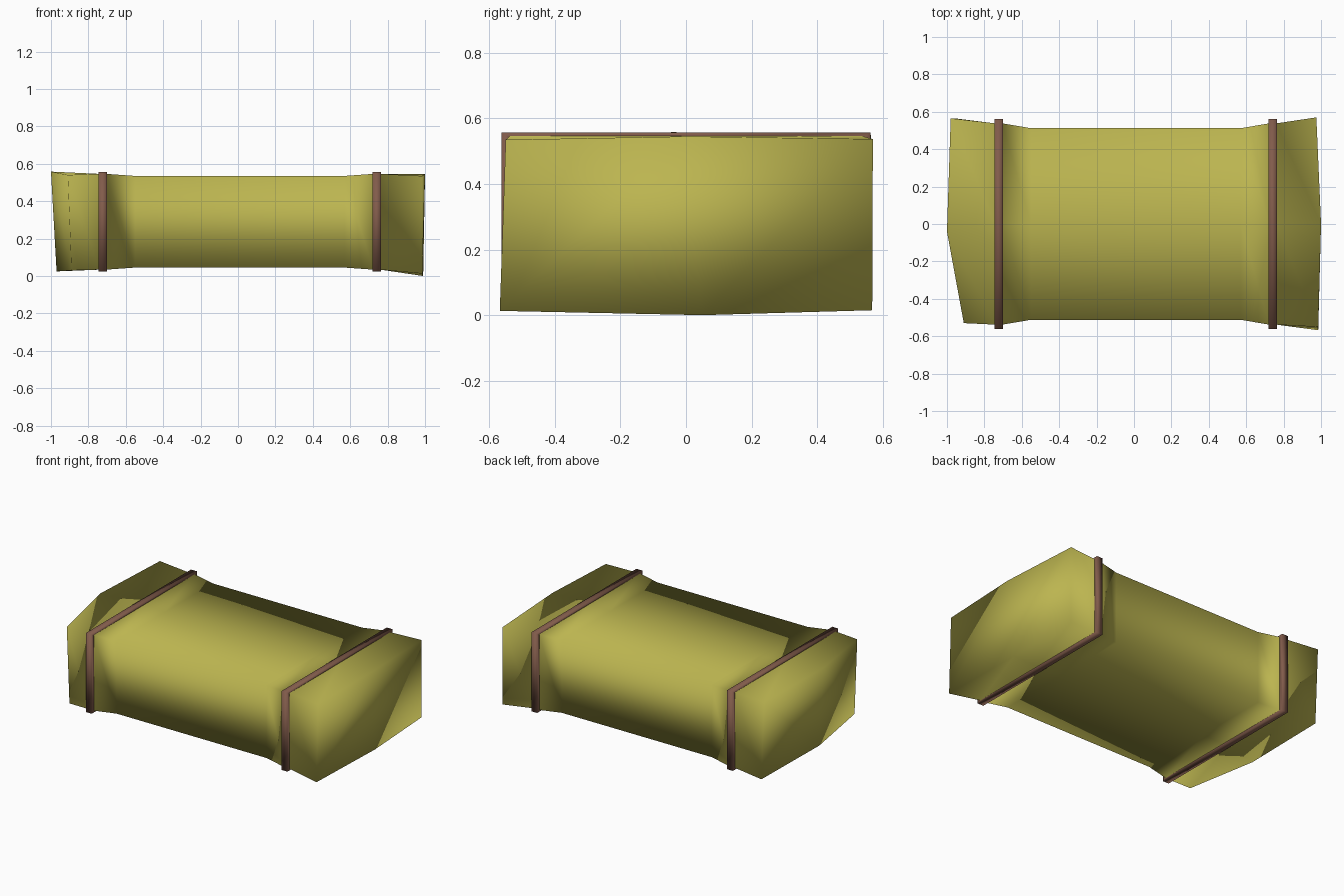
import bpy, bmesh

cube = bpy.data.objects.get("Cube")
if cube:
    bpy.data.objects.remove(cube, do_unlink=True)


def material(name, color):
    m = bpy.data.materials.new(name)
    m.use_nodes = True
    m.diffuse_color = (*color, 1)
    m.node_tree.nodes["Principled BSDF"].inputs["Base Color"].default_value = (*color, 1)
    return m


olive = material("olive cloth", (0.50, 0.46, 0.08))
brown = material("brown leather", (0.22, 0.105, 0.07))


def section(x, half_y, low, high):
    """Rectangular section with a middle point on the top and bottom."""
    ys = (-half_y, 0, half_y)
    return [(x, y, low) for y in ys] + [(x, y, high) for y in reversed(ys)]


def loft(name, sections, mat, capped=False):
    """Skin a list of sections; close with end caps or back to the start."""
    bm = bmesh.new()
    rings = [[bm.verts.new(p) for p in s] for s in sections]
    n = len(rings[0])
    pairs = list(zip(rings, rings[1:]))
    if not capped:
        pairs.append((rings[-1], rings[0]))
    for a, b in pairs:
        for i in range(n):
            j = (i + 1) % n
            bm.faces.new((a[i], a[j], b[j], b[i]))
    if capped:
        for r in (rings[0], rings[-1]):
            bm.faces.new((r[0], r[1], r[4], r[5]))
            bm.faces.new((r[1], r[2], r[3], r[4]))
    bmesh.ops.recalc_face_normals(bm, faces=bm.faces)
    for f in bm.faces:
        f.smooth = True
    mesh = bpy.data.meshes.new(name)
    bm.to_mesh(mesh)
    bm.free()
    mesh.materials.append(mat)
    obj = bpy.data.objects.new(name, mesh)
    bpy.context.collection.objects.link(obj)
    return obj


# Uneven ends of the bedroll
right_end = [(-0.89, -0.53, 0.03), (-0.97, -0.04, 0.025), (-0.96, 0.565, 0.025),
             (-0.98, 0.565, 0.55), (-1.0, -0.04, 0.558), (-0.91, -0.53, 0.54)]
left_end = [(0.985, -0.568, 0.013), (0.99, 0.05, 0.0), (0.975, 0.568, 0.015),
            (0.975, 0.57, 0.537), (1.0, 0.0, 0.545), (0.985, -0.55, 0.535)]


def band(x, step):
    """Small raised ridge that the strap sits on."""
    lip, ridge = (0.538, 0.034, 0.546), (0.549, 0.029, 0.552)
    return [section(x - step, *lip), section(x - step * 0.9, *ridge),
            section(x + step * 0.9, *ridge), section(x + step, *lip)]


strap_x = (-0.723, 0.742)
body = (0.512, 0.045, 0.535)
rolls = [right_end, *band(strap_x[0], 0.019),
         section(-0.55, *body), section(0.57, *body),
         *band(strap_x[1], 0.019), left_end]
loft("bedroll", rolls, olive, capped=True)

# Straps around both ends
outer, inner = (0.562, 0.023, 0.557), (0.535, 0.04, 0.54)
for side, x in zip(("right", "left"), strap_x):
    a, b = x - 0.022, x + 0.022
    loft(side + "_strap", [section(a, *outer), section(b, *outer),
                           section(b, *inner), section(a, *inner)], brown)
